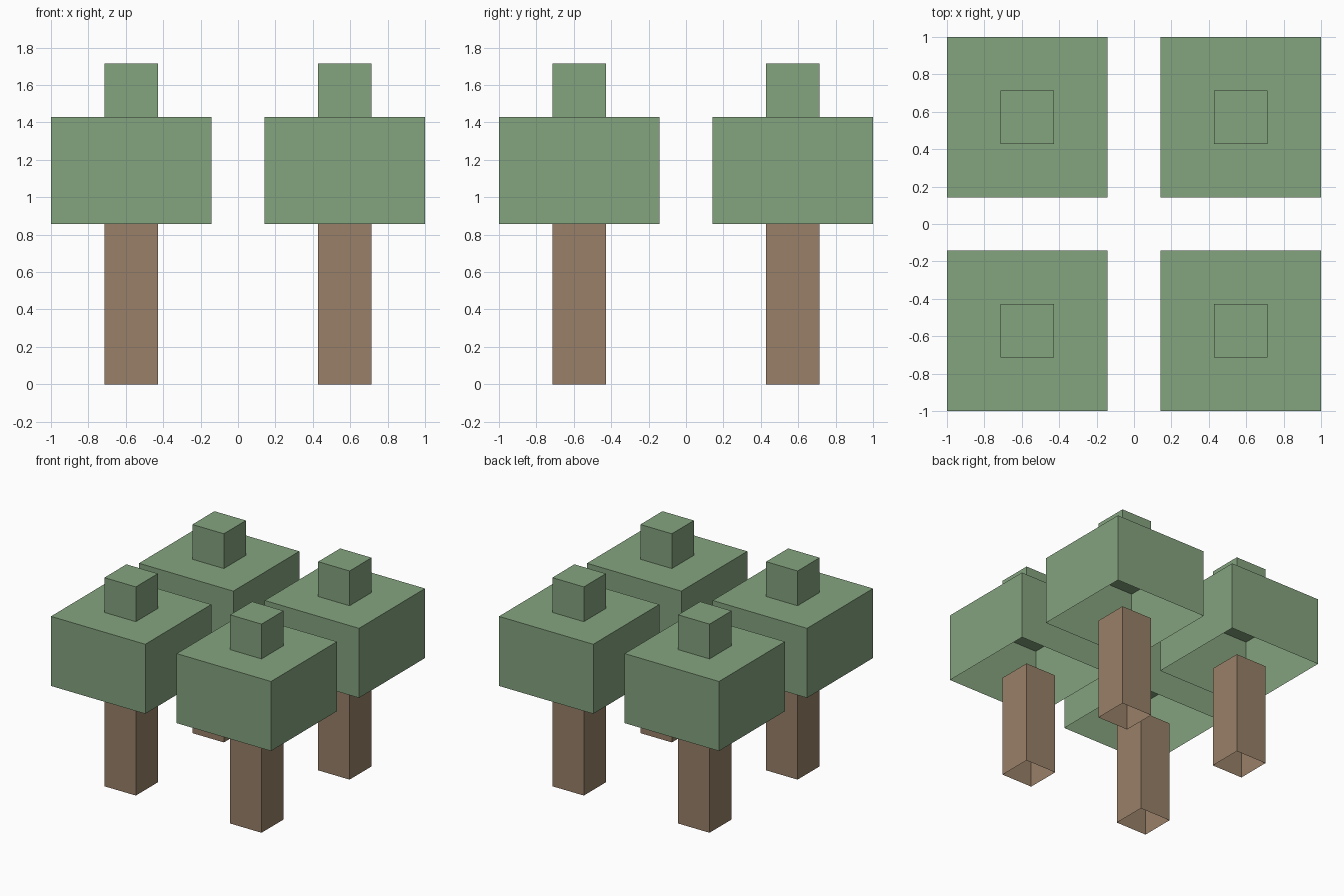
import bpy
import bmesh

if "Cube" in bpy.data.objects:
    bpy.data.objects.remove(bpy.data.objects["Cube"])

U = 1 / 7  # block module


def srgb(r, g, b):
    def lin(c):
        c /= 255
        return c / 12.92 if c <= 0.04045 else ((c + 0.055) / 1.055) ** 2.4
    return (lin(r), lin(g), lin(b), 1)


def material(name, colour):
    mat = bpy.data.materials.new(name)
    mat.diffuse_color = colour
    mat.use_nodes = True
    mat.node_tree.nodes["Principled BSDF"].inputs["Base Color"].default_value = mat.diffuse_color
    return mat


def open_box(name, x, y, z0, z1, width, mat):
    """Square block without a bottom face."""
    bm = bmesh.new()
    bmesh.ops.create_cube(bm, size=1)
    bottom = [f for f in bm.faces if f.normal.z < -0.5]
    bmesh.ops.delete(bm, geom=bottom, context='FACES_ONLY')
    bmesh.ops.scale(bm, vec=(width, width, z1 - z0), verts=bm.verts)
    bmesh.ops.translate(bm, vec=(x, y, (z0 + z1) / 2), verts=bm.verts)
    mesh = bpy.data.meshes.new(name)
    bm.to_mesh(mesh)
    bm.free()
    mesh.materials.append(mat)
    bpy.context.collection.objects.link(bpy.data.objects.new(name, mesh))


leaf = material("leaf green", srgb(132, 163, 126))
bark = material("bark brown", srgb(152, 128, 104))

# Four identical trees on a square
for sx, side in ((-1, "left"), (1, "right")):
    for sy, depth in ((-1, "front"), (1, "back")):
        x, y = sx * 4 * U, sy * 4 * U
        tag = f"{depth}_{side}"
        open_box(f"trunk_{tag}", x, y, 0, 6 * U, 2 * U, bark)
        open_box(f"canopy_{tag}", x, y, 6 * U, 10 * U, 6 * U, leaf)
        open_box(f"treetop_{tag}", x, y, 10 * U, 12 * U, 2 * U, leaf)
